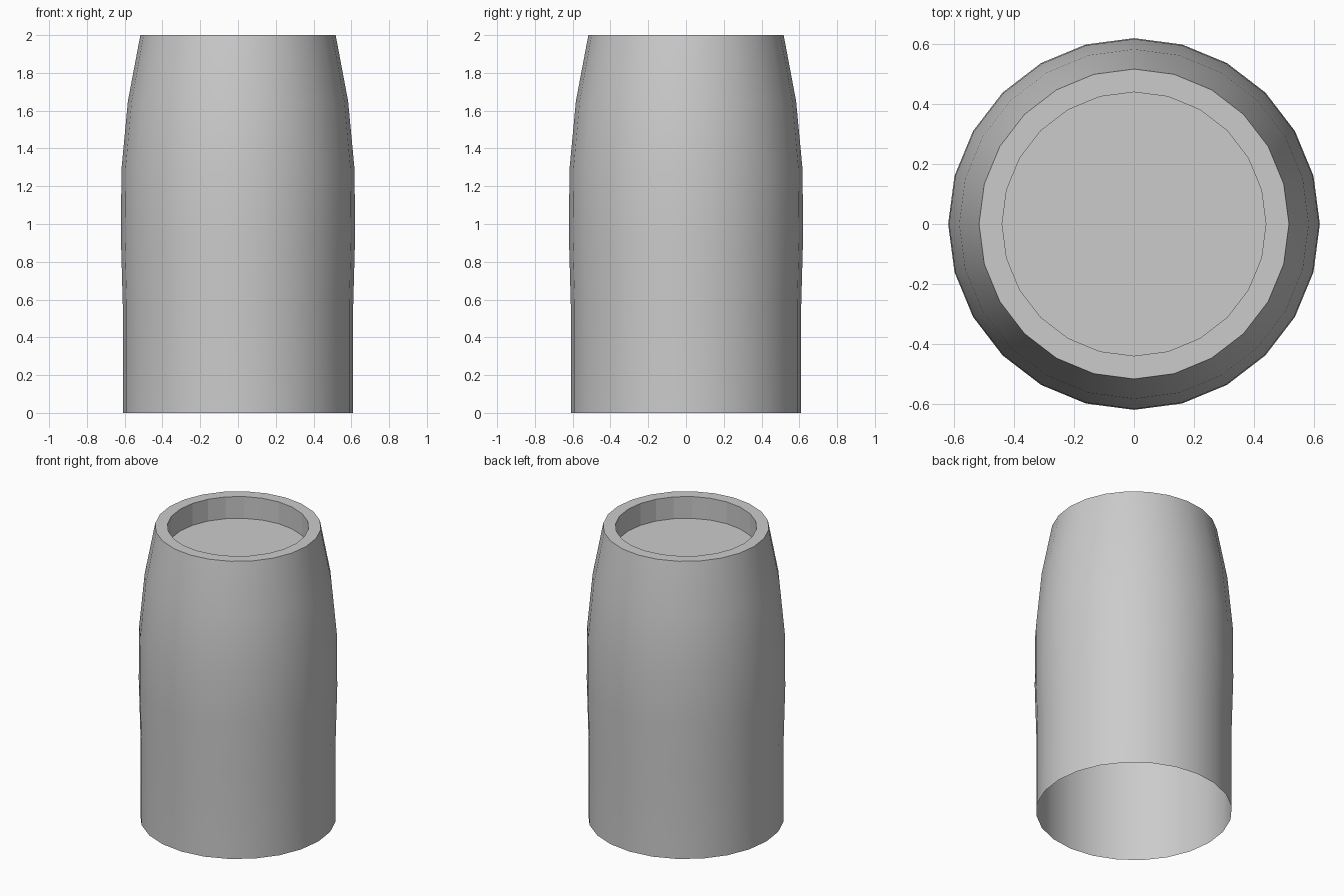
import bpy, bmesh
from math import cos, sin, tau

if "Cube" in bpy.data.objects:
    bpy.data.objects.remove(bpy.data.objects["Cube"])

SIDES = 24
# (radius, height) of the tapered outer wall, open at the bottom
OUTER = [(0.61, 0), (0.61, 0.57), (0.62, 0.93), (0.617, 1.29), (0.583, 1.65), (0.517, 2.0)]
# recessed inner lip at the top
INNER = [(0.44, 2.0), (0.44, 1.85)]

bm = bmesh.new()


def ring(radius, height):
    return [bm.verts.new((radius * cos(tau * i / SIDES), radius * sin(tau * i / SIDES), height))
            for i in range(SIDES)]


def bridge(low, high, smooth):
    for i in range(SIDES):
        j = (i + 1) % SIDES
        bm.faces.new((low[i], low[j], high[j], high[i])).smooth = smooth


# Smooth outer wall, then flat rim and faceted recess
rings = [ring(r, z) for r, z in OUTER + INNER]
for k in range(len(rings) - 1):
    bridge(rings[k], rings[k + 1], smooth=k < len(OUTER) - 1)

# Recess floor
bm.faces.new(rings[-1])

# Keep the rim and recess edges crisp
for e in bm.edges:
    if len(e.link_faces) == 2 and e.calc_face_angle() > 0.6:
        e.smooth = False

mesh = bpy.data.meshes.new("tapered_sleeve")
bm.to_mesh(mesh)
bm.free()
obj = bpy.data.objects.new("tapered_sleeve", mesh)
bpy.context.collection.objects.link(obj)
